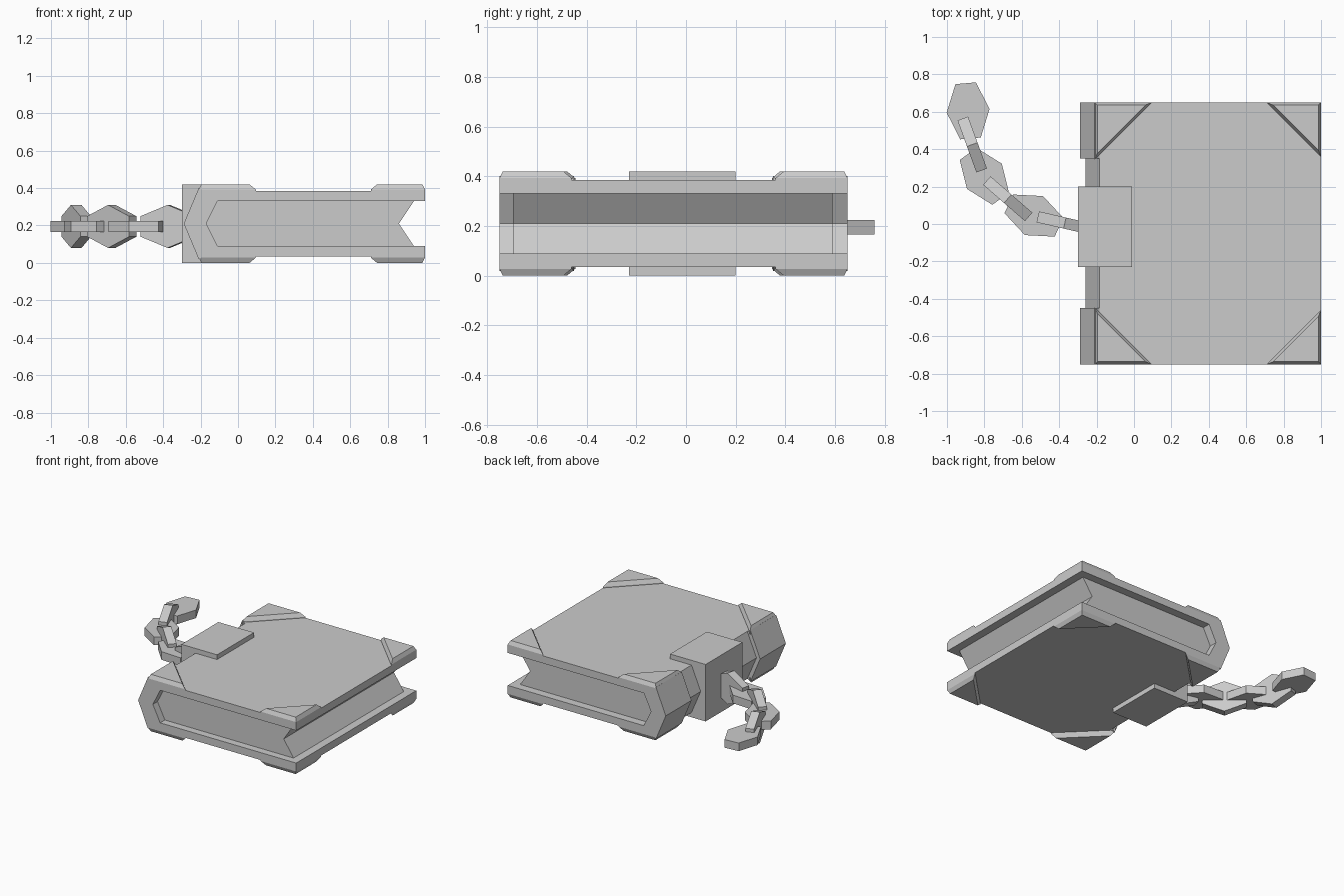
import bpy
import bmesh
import math
from mathutils import Matrix, Vector

if "Cube" in bpy.data.objects:
    bpy.data.objects.remove(bpy.data.objects["Cube"], do_unlink=True)

GREY = (0.6, 0.6, 0.6, 1)
stone = bpy.data.materials.new("plain_grey")
stone.use_nodes = True
stone.diffuse_color = GREY
stone.node_tree.nodes["Principled BSDF"].inputs["Base Color"].default_value = GREY

FRONT, BACK = -0.75, 0.65
MID_Z = 0.21


def finish(name, bm, matrix=Matrix()):
    bmesh.ops.recalc_face_normals(bm, faces=bm.faces)
    mesh = bpy.data.meshes.new(name)
    bm.to_mesh(mesh)
    bm.free()
    mesh.materials.append(stone)
    obj = bpy.data.objects.new(name, mesh)
    obj.matrix_world = matrix
    bpy.context.collection.objects.link(obj)
    return obj


def loft(name, loops, matrix=Matrix()):
    """Join equal point loops into a closed solid."""
    bm = bmesh.new()
    rings = [[bm.verts.new(p) for p in loop] for loop in loops]
    n = len(rings[0])
    for a, b in zip(rings, rings[1:]):
        for i in range(n):
            j = (i + 1) % n
            bm.faces.new((a[i], a[j], b[j], b[i]))
    bm.faces.new(rings[0])
    bm.faces.new(rings[-1])
    return finish(name, bm, matrix)


def mirrored(half):
    """Complete an upper (x, z) profile with its reflection below mid height."""
    lower = [(x, 2 * MID_Z - z) for x, z in reversed(half) if z != MID_Z]
    return half + lower


def slab(name, profile, y0, y1):
    return loft(name, [[(x, y, z) for x, z in profile] for y in (y0, y1)])


# Cover: bent shell with pointed spine, open on three sides
outer = [(1, 0.385), (-0.185, 0.385), (-0.26, MID_Z), (-0.185, 0.035), (1, 0.035)]
inner = [(1, 0.09), (-0.11, 0.09), (-0.17, MID_Z), (-0.11, 0.33), (1, 0.33)]
slab("cover", outer + inner, FRONT, BACK)

# Pages: recessed block with a grooved fore edge
pages = [(0.86, MID_Z), (0.94, 0.33), (-0.11, 0.33), (-0.17, MID_Z),
         (-0.11, 0.09), (0.94, 0.09)]
slab("pages", pages, -0.695, 0.59)

# Spine bracket gripping both covers
bracket = mirrored([(-0.25, MID_Z), (-0.18, 0.38), (-0.01, 0.38),
                    (-0.01, 0.42), (-0.3, 0.42)])
slab("spine_bracket", bracket, -0.23, 0.2)

# Spine bands at the two ends
band = [(-0.29, MID_Z), (-0.21, 0.4), (-0.18, 0.38), (-0.25, MID_Z),
        (-0.18, 0.04), (-0.21, 0.02)]
slab("spine_band_front", band, FRONT, -0.45)
slab("spine_band_back", band, 0.35, BACK)


# Bevelled triangular corner guards on both covers
def corner_guard(name, x, y, sx, sy, leg, up):
    def tri(inset, z):
        near = leg - 2.4 * inset
        height = MID_Z + up * z
        return [(x + sx * inset, y + sy * inset, height),
                (x + sx * near, y + sy * inset, height),
                (x + sx * inset, y + sy * near, height)]
    loft(name, [tri(0, 0.16), tri(0, 0.182), tri(0.014, 0.21)])


for level, up in (("top", 1), ("bottom", -1)):
    for end, y, sy in (("front", FRONT, 1), ("back", BACK, -1)):
        corner_guard(f"{level}_{end}_edge_guard", 1, y, -1, sy, 0.29, up)
        corner_guard(f"{level}_{end}_spine_guard", -0.21, y, 1, sy, 0.305, up)

# Chain: elongated hexagon plates, alternately flat and upright
HEX = [(-0.148, -0.055), (0, -0.115), (0.148, -0.055),
       (0.148, 0.055), (0, 0.115), (-0.148, 0.055)]
links = [(-0.37, 0.005, 167), (-0.535, 0.045, 155), (-0.675, 0.135, 139),
         (-0.80, 0.255, 126), (-0.865, 0.425, 110), (-0.887, 0.605, 95)]
for i, (x, y, angle) in enumerate(links):
    matrix = Matrix.Translation(Vector((x, y, 0.195)))
    matrix = matrix @ Matrix.Rotation(math.radians(angle), 4, "Z")
    if i % 2 == 0:
        matrix = matrix @ Matrix.Rotation(math.pi / 2, 4, "X")
    loft(f"chain_link_{i + 1}", [[(u, v, w) for u, v in HEX] for w in (-0.03, 0.03)], matrix)
